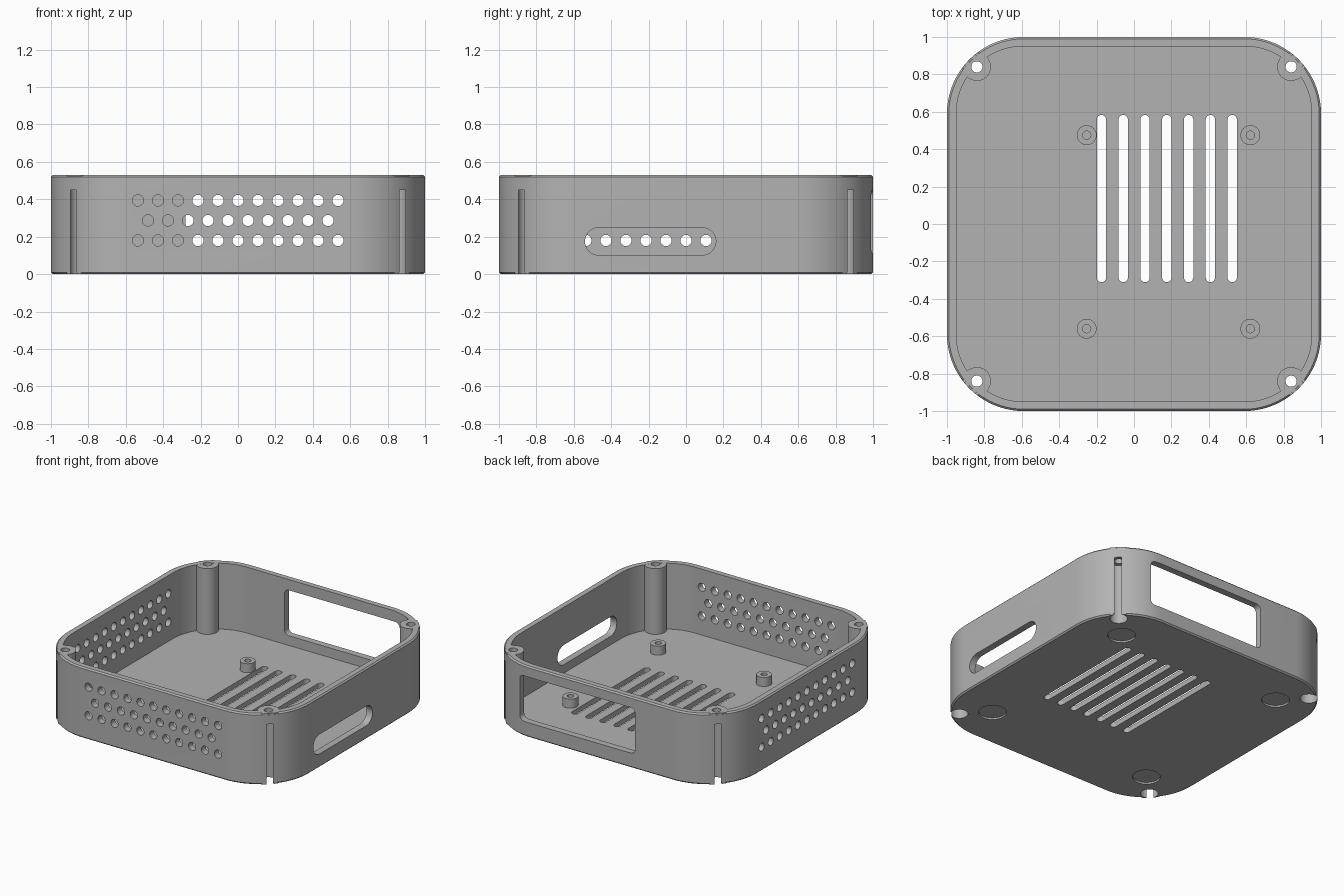
import bpy, bmesh
from math import pi, cos, sin, radians
from mathutils import Matrix, Vector

if "Cube" in bpy.data.objects:
    bpy.data.objects.remove(bpy.data.objects["Cube"])

HEIGHT, FLOOR, WALL, CORNER = 0.53, 0.038, 0.05, 0.41
BOSS = 0.84  # corner screw position

grey = bpy.data.materials.new("mid grey")
grey.use_nodes = True
colour = (0.45, 0.45, 0.45, 1)
grey.diffuse_color = colour
grey.node_tree.nodes["Principled BSDF"].inputs["Base Color"].default_value = colour


def outline(w, d, r, seg):
    """Rounded rectangle with half sizes w and d; a circle when w = d = r."""
    pts = []
    corners = [(1, 1), (-1, 1), (-1, -1), (1, -1)]
    for q, (sx, sy) in enumerate(corners):
        for i in range(seg + 1):
            a = (q + i / seg) * pi / 2
            p = Vector((sx * (w - r) + r * cos(a), sy * (d - r) + r * sin(a), 0))
            if not pts or (p - pts[-1]).length > 1e-5:
                pts.append(p)
    if (pts[0] - pts[-1]).length < 1e-5:
        pts.pop()
    return pts


def solid(bm, w, d, r, levels, matrix=Matrix(), seg=8):
    """Closed solid through (height, inset) levels of one outline."""
    rings = []
    for z, inset in levels:
        pts = outline(w - inset, d - inset, r - inset, seg)
        rings.append([bm.verts.new(matrix @ (p + Vector((0, 0, z)))) for p in pts])
    n = len(rings[0])
    bm.faces.new(rings[0][::-1])
    bm.faces.new(rings[-1])
    for a, b in zip(rings, rings[1:]):
        for i in range(n):
            j = (i + 1) % n
            bm.faces.new((a[i], a[j], b[j], b[i]))


def make(name, bm):
    bmesh.ops.recalc_face_normals(bm, faces=bm.faces)
    mesh = bpy.data.meshes.new(name)
    bm.to_mesh(mesh)
    bm.free()
    mesh.materials.append(grey)
    ob = bpy.data.objects.new(name, mesh)
    bpy.context.collection.objects.link(ob)
    return ob


def select(ob):
    bpy.ops.object.select_all(action='DESELECT')
    ob.select_set(True)
    bpy.context.view_layer.objects.active = ob


def boolean(ob, tool, operation):
    select(ob)
    mod = ob.modifiers.new(operation.lower(), 'BOOLEAN')
    mod.operation, mod.object, mod.solver = operation, tool, 'EXACT'
    bpy.ops.object.modifier_apply(modifier=mod.name)
    bpy.data.objects.remove(tool)


def smooth(ob):
    select(ob)
    bpy.ops.object.shade_smooth_by_angle(angle=radians(25))


def at(x, y, z=0):
    return Matrix.Translation((x, y, z))


SIGNS = [(sx, sy) for sx in (-1, 1) for sy in (-1, 1)]
# Cutter axes: extrude along y (front/back walls) or along x (side walls)
ALONG_Y = Matrix(((1, 0, 0, 0), (0, 0, 1, 0), (0, 1, 0, 0), (0, 0, 0, 1)))
ALONG_X = Matrix(((0, 0, 1, 0), (1, 0, 0, 0), (0, 1, 0, 0), (0, 0, 0, 1)))

# Open tray with chamfered top and bottom rims
bm = bmesh.new()
solid(bm, 1, 1, CORNER, [(0, 0.01), (0.01, 0), (HEIGHT - 0.01, 0), (HEIGHT, 0.01)], seg=20)
case = make("case_shell", bm)
bm = bmesh.new()
solid(bm, 1 - WALL, 1 - WALL, CORNER - WALL, [(FLOOR, 0), (HEIGHT + 0.1, 0)], seg=20)
boolean(case, make("cavity", bm), 'DIFFERENCE')

# Corner screw bosses, trimmed to the outer wall
bm = bmesh.new()
for sx, sy in SIGNS:
    solid(bm, 0.075, 0.075, 0.075, [(0.001, 0), (HEIGHT - 0.0005, 0)], at(sx * BOSS, sy * BOSS))
bosses = make("corner_bosses", bm)
bm = bmesh.new()
solid(bm, 0.9995, 0.9995, CORNER, [(-0.1, 0), (HEIGHT + 0.1, 0)], seg=20)
boolean(bosses, make("boss_trim", bm), 'INTERSECT')
boolean(case, bosses, 'UNION')

# All openings
bm = bmesh.new()
for sx, sy in SIGNS:
    # stepped screw holes that break through the outer corners
    solid(bm, 0.06, 0.06, 0.06, [(-0.1, 0), (0.45, 0), (0.45, 0.03), (HEIGHT + 0.1, 0.03)],
          at(sx * BOSS, sy * BOSS))
    # shallow foot recesses
    solid(bm, 0.095, 0.095, 0.095, [(-0.1, 0), (0.013, 0)], at(sx * 0.68, sy * 0.68))

# floor vent slots
for i in range(7):
    solid(bm, 0.025, 0.447, 0.025, [(-0.1, 0), (0.1, 0)], at(-0.174 + i * 0.1165, 0.136))

# staggered vent holes in the front and the -x wall
for z, count in ((0.18, 11), (0.287, 10), (0.394, 11)):
    for i in range(count):
        u = (i - (count - 1) / 2) * 0.107
        for axis in (ALONG_Y, ALONG_X):
            solid(bm, 0.03, 0.03, 0.03, [(-1.1, 0), (-0.9, 0)], axis @ at(u, z), seg=6)

# back window and +x wall slot
solid(bm, 0.48, 0.17, 0.035, [(0.85, 0), (1.1, 0)], ALONG_Y @ at(0.2, 0.28))
solid(bm, 0.35, 0.073, 0.073, [(0.9, 0), (1.1, 0)], ALONG_X @ at(-0.19, 0.175))
boolean(case, make("openings", bm), 'DIFFERENCE')
smooth(case)

# Board standoffs with blind screw holes
for x, side in ((-0.253, "right"), (0.622, "left")):
    for y, end in ((-0.56, "front"), (0.475, "back")):
        bm = bmesh.new()
        solid(bm, 0.053, 0.053, 0.053,
              [(FLOOR - 0.01, 0), (0.105, 0), (0.105, 0.031), (FLOOR + 0.002, 0.031)], at(x, y))
        smooth(make(f"standoff_{end}_{side}", bm))
